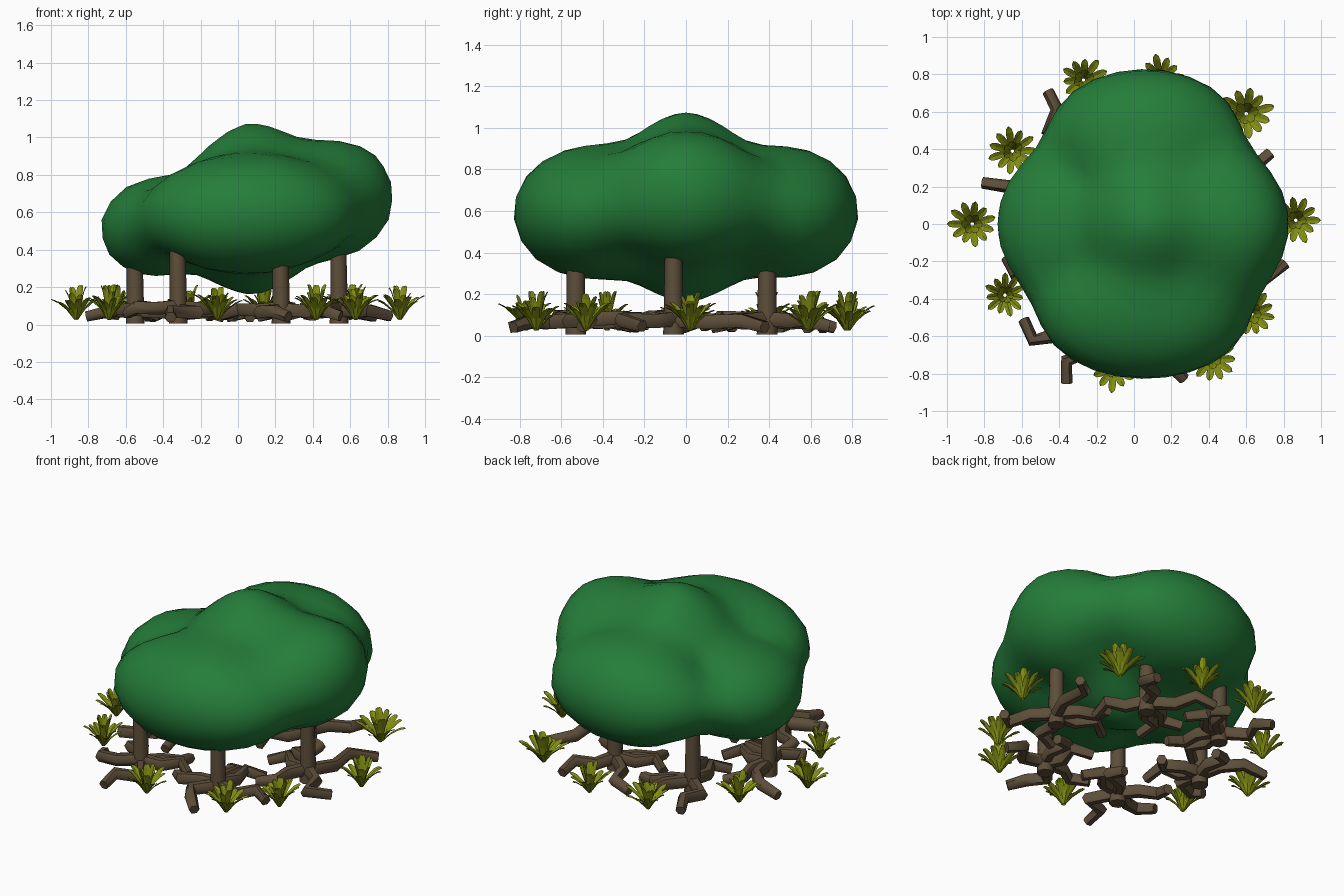
import bpy, bmesh, math, random
from mathutils import Vector
from mathutils.bvhtree import BVHTree

if "Cube" in bpy.data.objects:
    bpy.data.objects.remove(bpy.data.objects["Cube"])

random.seed(7)


def material(name, rgb):
    m = bpy.data.materials.new(name)
    m.diffuse_color = (*rgb, 1)
    m.use_nodes = True
    m.node_tree.nodes["Principled BSDF"].inputs["Base Color"].default_value = m.diffuse_color
    return m


LEAF = material("canopy green", (0.018, 0.205, 0.042))
BARK = material("bark brown", (0.11, 0.076, 0.042))
GRASS = material("grass olive", (0.22, 0.27, 0.006))


def finish(bm, name, mat, angle=None, closed=True):
    if closed:
        bmesh.ops.recalc_face_normals(bm, faces=bm.faces)
    me = bpy.data.meshes.new(name)
    bm.to_mesh(me)
    bm.free()
    me.materials.append(mat)
    if angle:
        me.shade_smooth()
        me.set_sharp_from_angle(angle=math.radians(angle))
    ob = bpy.data.objects.new(name, me)
    bpy.context.collection.objects.link(ob)
    return ob


def tube(bm, path, radii, sides):
    """Closed tube along a bent path."""
    pts = [Vector(p) for p in path]
    rings = []
    for i, p in enumerate(pts):
        t = (pts[min(i + 1, len(pts) - 1)] - pts[max(i - 1, 0)]).normalized()
        ref = Vector((1, 0, 0)) if abs(t.z) > 0.9 else Vector((0, 0, 1))
        u = t.cross(ref).normalized()
        v = t.cross(u)
        rings.append([bm.verts.new(p + radii[i] * (math.cos(a) * u + math.sin(a) * v))
                      for a in (2 * math.pi * k / sides for k in range(sides))])
    for a, b in zip(rings, rings[1:]):
        for k in range(sides):
            n = (k + 1) % sides
            bm.faces.new((a[k], a[n], b[n], b[k]))
    bm.faces.new(rings[0])
    bm.faces.new(rings[-1])


# Canopy: a sphere pushed out to five blended lobes, valleys half filled
LOBES = [  # centre, radii
    ((0.08, 0.0, 0.62), (0.30, 0.28, 0.46)),
    ((0.53, 0.0, 0.67), (0.31, 0.38, 0.32)),
    ((0.06, -0.48, 0.59), (0.59, 0.36, 0.32)),
    ((0.06, 0.50, 0.59), (0.53, 0.34, 0.32)),
    ((-0.45, 0.0, 0.52), (0.30, 0.38, 0.27)),
]
CORE = Vector((0.04, 0, 0.56))


def lobe_exit(d, centre, radii):
    o = [(CORE[i] - centre[i]) / radii[i] for i in range(3)]
    e = [d[i] / radii[i] for i in range(3)]
    a = sum(x * x for x in e)
    b = sum(x * y for x, y in zip(o, e))
    disc = b * b - a * (sum(x * x for x in o) - 1)
    return max(0.0, (math.sqrt(disc) - b) / a) if disc > 0 else 0.0


bm = bmesh.new()
bmesh.ops.create_icosphere(bm, subdivisions=4, radius=1)
for v in bm.verts:
    d = v.co.normalized()
    reach = sum(lobe_exit(d, *lobe) ** 18 for lobe in LOBES) ** (1 / 18)
    v.co = CORE + d * reach
hull = bm.copy()
result = bmesh.ops.convex_hull(hull, input=hull.verts)
hull_faces = {f for f in result["geom"] if isinstance(f, bmesh.types.BMFace)}
bmesh.ops.delete(hull, geom=[f for f in hull.faces if f not in hull_faces],
                 context="FACES_ONLY")
tree = BVHTree.FromBMesh(hull)
for v in bm.verts:
    d = (v.co - CORE).normalized()
    hit = tree.ray_cast(CORE, d)[0]
    if hit and (hit - CORE).length > (v.co - CORE).length:
        v.co = v.co.lerp(hit, 0.55)
hull.free()
for _ in range(3):
    bmesh.ops.smooth_vert(bm, verts=bm.verts, factor=0.4,
                          use_axis_x=True, use_axis_y=True, use_axis_z=True)
for v in bm.verts:
    v.co = CORE + (v.co - CORE) * 1.015
finish(bm, "canopy", LEAF, 80)

# Trunks in a hexagon, each with outer roots: the bends and tip of each root
TRUNKS = [
    ((0.54, -0.06), [[(0.66, -0.15), (0.70, -0.31), (0.81, -0.21)],
                     [(0.62, 0.10), (0.60, 0.27), (0.73, 0.38)]]),
    ((0.23, 0.39), [[(0.28, 0.52), (0.40, 0.56), (0.40, 0.69)],
                    [(0.10, 0.50), (0.06, 0.64), (-0.06, 0.66)]]),
    ((-0.32, 0.39), [[(-0.46, 0.50), (-0.41, 0.61), (-0.46, 0.71)],
                     [(-0.20, 0.50), (-0.18, 0.62), (-0.08, 0.58)]]),
    ((-0.55, -0.06), [[(-0.57, 0.10), (-0.67, 0.20), (-0.81, 0.22)],
                      [(-0.52, -0.20), (-0.65, -0.26), (-0.68, -0.18)]]),
    ((-0.32, -0.53), [[(-0.44, -0.60), (-0.54, -0.62), (-0.59, -0.51)],
                      [(-0.22, -0.68), (-0.36, -0.73), (-0.36, -0.85)]]),
    ((0.23, -0.53), [[(0.12, -0.65), (0.19, -0.75), (0.27, -0.83)],
                     [(0.38, -0.56), (0.45, -0.46), (0.55, -0.50)]]),
]
HEIGHTS = (0.085, 0.075, 0.08, 0.05)

for n, ((x, y), outer) in enumerate(TRUNKS, 1):
    bm = bmesh.new()
    tube(bm, [(x, y, 0.005), (x, y, 0.15), (x - 0.005, y, 0.55)],
         [0.05, 0.046, 0.04], 8)
    finish(bm, f"trunk_{n}", BARK, 50)

    # Inner roots zigzag toward the middle and the neighbouring trunks
    roots = [list(r) for r in outer]
    inward = math.atan2(-y, -x)
    for turn, side in ((-0.95, 1), (0.05, -1), (1.0, 1)):
        a = inward + turn
        px, py, path = x, y, []
        for step, bend in ((0.13, 0.1), (0.12, 0.75), (0.12, -0.65)):
            ang = a + side * bend
            px += step * math.cos(ang)
            py += step * math.sin(ang)
            path.append((px, py))
        roots.append(path)
    bm = bmesh.new()
    for r in roots:
        lift = random.uniform(-0.012, 0.012)
        path = [(px, py, h + lift) for (px, py), h in zip([(x, y)] + r, HEIGHTS)]
        tube(bm, path, [0.04, 0.039, 0.037, 0.031], 6)
    finish(bm, f"roots_{n}", BARK, 60)


# Grass tufts: leaning, slightly folded blades
def blade(bm, cx, cy, ang, reach, height, width):
    out = Vector((math.cos(ang), math.sin(ang), 0))
    side = Vector((-out.y, out.x, 0))
    rows = []
    for t, w in ((0, 0.5), (0.4, 0.85), (0.75, 1.0), (0.93, 0.75), (1, 0.25)):
        c = Vector((cx, cy, 0.025)) + out * (0.01 + (reach - 0.01) * t ** 1.15)
        c.z += height * math.sin(t * 1.3) / math.sin(1.3)
        fold = Vector((0, 0, 0.004)) - out * 0.004
        s = side * width * w / 2
        rows.append([bm.verts.new(p) for p in (c - s + fold, c, c + s + fold)])
    for a, b in zip(rows, rows[1:]):
        for k in (0, 1):
            bm.faces.new((a[k], b[k], b[k + 1], a[k + 1]))


TUFTS = [(-0.865, 0.0), (-0.65, 0.39), (-0.27, 0.77), (0.14, 0.78), (0.60, 0.59),
         (0.865, 0.02), (0.63, -0.48), (0.42, -0.72), (-0.11, -0.77), (-0.69, -0.38)]
for n, (x, y) in enumerate(TUFTS, 1):
    size = 1.15 if n == 5 else 0.9 if n == 10 else 1.0
    start = {1: math.pi, 6: 0}.get(n, random.uniform(0, 1))
    bm = bmesh.new()
    for count, reach, height in ((11, 0.135, 0.13), (6, 0.06, 0.185)):
        for k in range(count):
            j = 1 if k == 0 else random.uniform(0.8, 1.0)
            blade(bm, x, y, start + 2 * math.pi * k / count,
                  reach * j * size, height * random.uniform(0.7, 1.03), 0.04 * size)
    finish(bm, f"grass_tuft_{n}", GRASS, closed=False)
